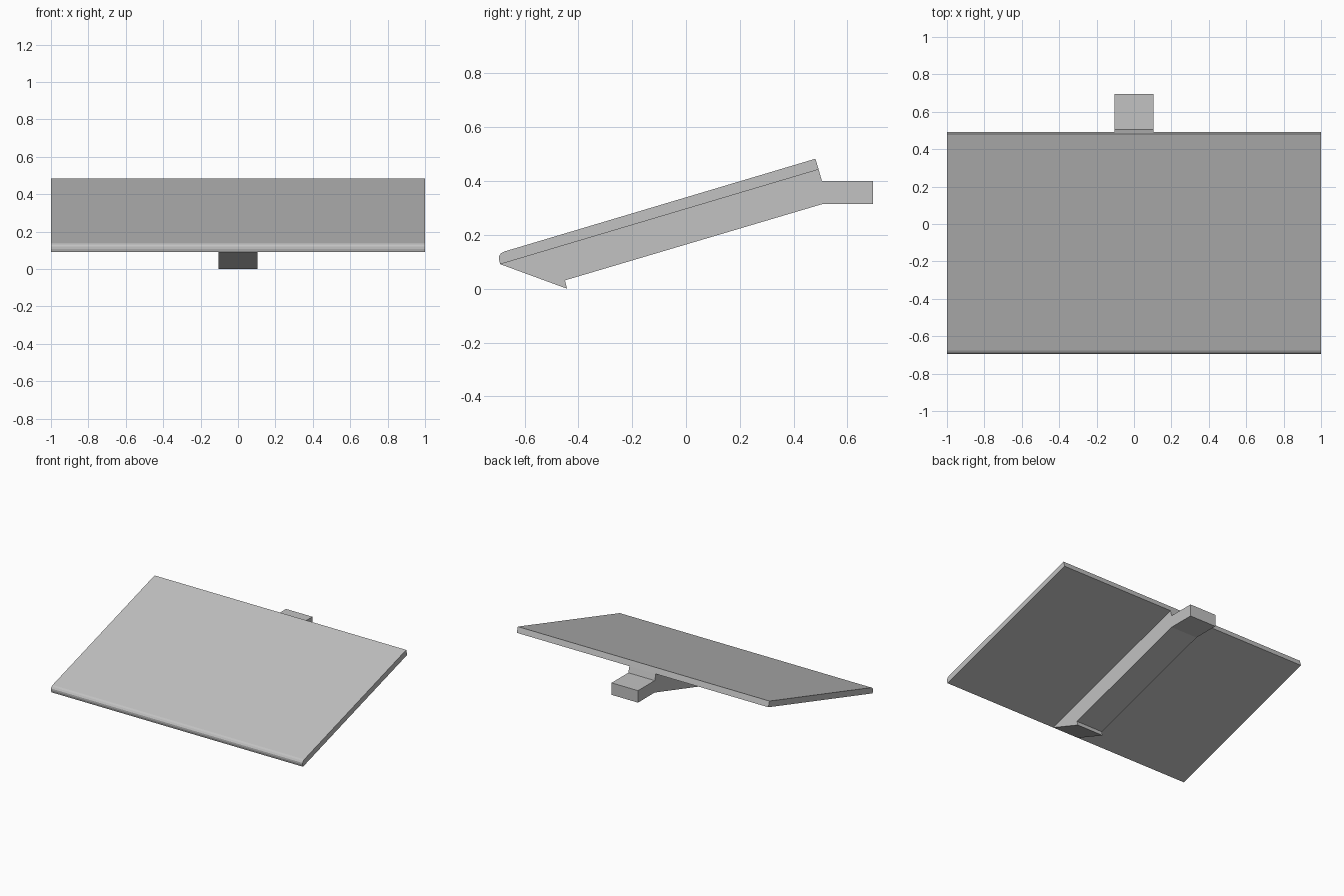
import bpy
import bmesh

cube = bpy.data.objects.get("Cube")
if cube:
    bpy.data.objects.remove(cube, do_unlink=True)

grey = bpy.data.materials.new("light_grey")
grey.use_nodes = True
colour = (0.54, 0.54, 0.54, 1.0)
grey.diffuse_color = colour
bsdf = next(n for n in grey.node_tree.nodes if n.type == "BSDF_PRINCIPLED")
bsdf.inputs["Base Color"].default_value = colour


def extrude_profile(name, profile, half_width):
    """Extrude a (y, z) side profile symmetrically along x."""
    bm = bmesh.new()
    face = bm.faces.new([bm.verts.new((-half_width, y, z)) for y, z in profile])
    result = bmesh.ops.extrude_face_region(bm, geom=[face])
    moved = [v for v in result["geom"] if isinstance(v, bmesh.types.BMVert)]
    bmesh.ops.translate(bm, verts=moved, vec=(2 * half_width, 0, 0))
    bmesh.ops.recalc_face_normals(bm, faces=bm.faces)
    mesh = bpy.data.meshes.new(name)
    bm.to_mesh(mesh)
    bm.free()
    mesh.materials.append(grey)
    obj = bpy.data.objects.new(name, mesh)
    bpy.context.collection.objects.link(obj)
    return obj


# Corners where the sloping panel meets its support
front_low = (-0.69, 0.091)
back_low = (0.493, 0.443)

# Wide sloping panel with a softened front lip
extrude_profile("sloping_panel", [
    front_low, back_low, (0.481, 0.483), (-0.676, 0.138),
    (-0.688, 0.131), (-0.695, 0.12), (-0.695, 0.108),
], 1.0)

# Narrow support rib with a hooked front foot and a level rear tab
extrude_profile("support_rib", [
    front_low, (-0.442, 0.0), (-0.45, 0.031), (0.505, 0.314),
    (0.695, 0.314), (0.695, 0.4), (0.505, 0.4), back_low,
], 0.105)
